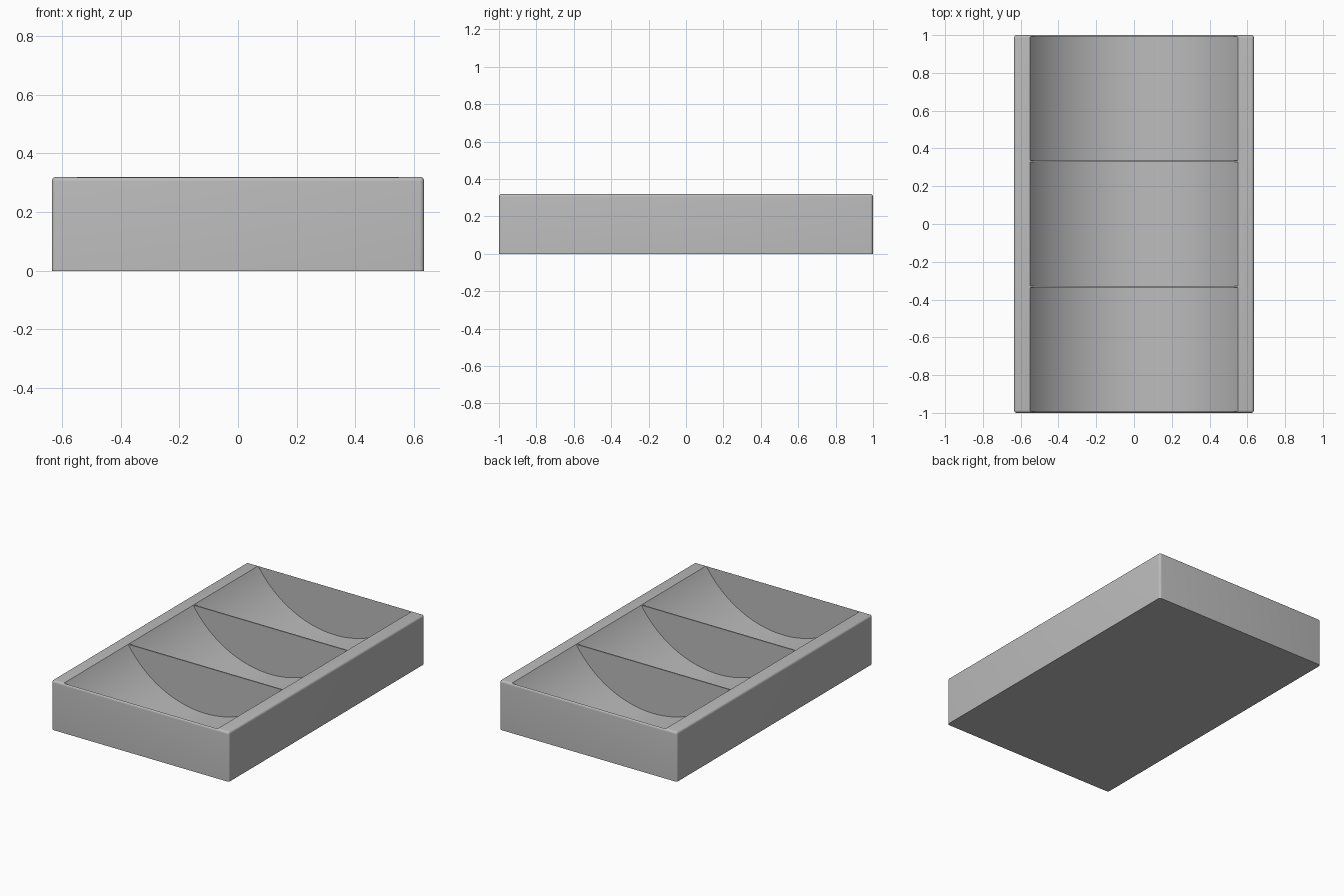
import bpy
import bmesh
import math
from mathutils import Matrix

WIDTH, LENGTH, HEIGHT = 1.27, 2.0, 0.32
EDGE = 0.015            # rounding of the outer edges
WALL = 0.008            # thin end walls and dividers
HALF_CHORD, DEPTH = 0.55, 0.30
TROUGHS = 3

cube = bpy.data.objects.get("Cube")
if cube:
    bpy.data.objects.remove(cube, do_unlink=True)

grey = bpy.data.materials.new("plain grey")
grey.use_nodes = True
colour = (0.5, 0.5, 0.5, 1)
grey.diffuse_color = colour
grey.node_tree.nodes["Principled BSDF"].inputs["Base Color"].default_value = colour


def make_object(name, bm):
    mesh = bpy.data.meshes.new(name)
    bm.to_mesh(mesh)
    bm.free()
    mesh.materials.append(grey)
    obj = bpy.data.objects.new(name, mesh)
    bpy.context.collection.objects.link(obj)
    return obj


# Solid block, rounded everywhere except round the base
bm = bmesh.new()
bmesh.ops.create_cube(bm, size=1, matrix=Matrix.Translation((0, 0, HEIGHT / 2))
                      @ Matrix.Diagonal((WIDTH, LENGTH, HEIGHT, 1)))
rounded = [e for e in bm.edges if max(v.co.z for v in e.verts) > HEIGHT / 2]
bmesh.ops.bevel(bm, geom=rounded, offset=EDGE, segments=5, profile=0.5,
                affect='EDGES')
tray = make_object("tray", bm)

# Row of cylinders that scoop out the troughs
radius = (HALF_CHORD ** 2 + DEPTH ** 2) / (2 * DEPTH)
pitch = (LENGTH - WALL) / TROUGHS
bm = bmesh.new()
for i in range(TROUGHS):
    y = (i - (TROUGHS - 1) / 2) * pitch
    place = Matrix.Translation((0, y, HEIGHT - DEPTH + radius))
    bmesh.ops.create_cone(bm, cap_ends=True, segments=160, radius1=radius,
                          radius2=radius, depth=pitch - WALL,
                          matrix=place @ Matrix.Rotation(math.pi / 2, 4, 'X'))
cutter = make_object("trough_cutter", bm)
cutter.hide_render = True

# Cut the troughs and keep the result as plain geometry
cut = tray.modifiers.new("troughs", 'BOOLEAN')
cut.operation = 'DIFFERENCE'
cut.solver = 'EXACT'
cut.object = cutter
bpy.ops.object.select_all(action='DESELECT')
tray.select_set(True)
bpy.context.view_layer.objects.active = tray
bpy.ops.object.modifier_apply(modifier=cut.name)
bpy.data.objects.remove(cutter, do_unlink=True)

bpy.ops.object.shade_smooth_by_angle(angle=math.radians(30))
